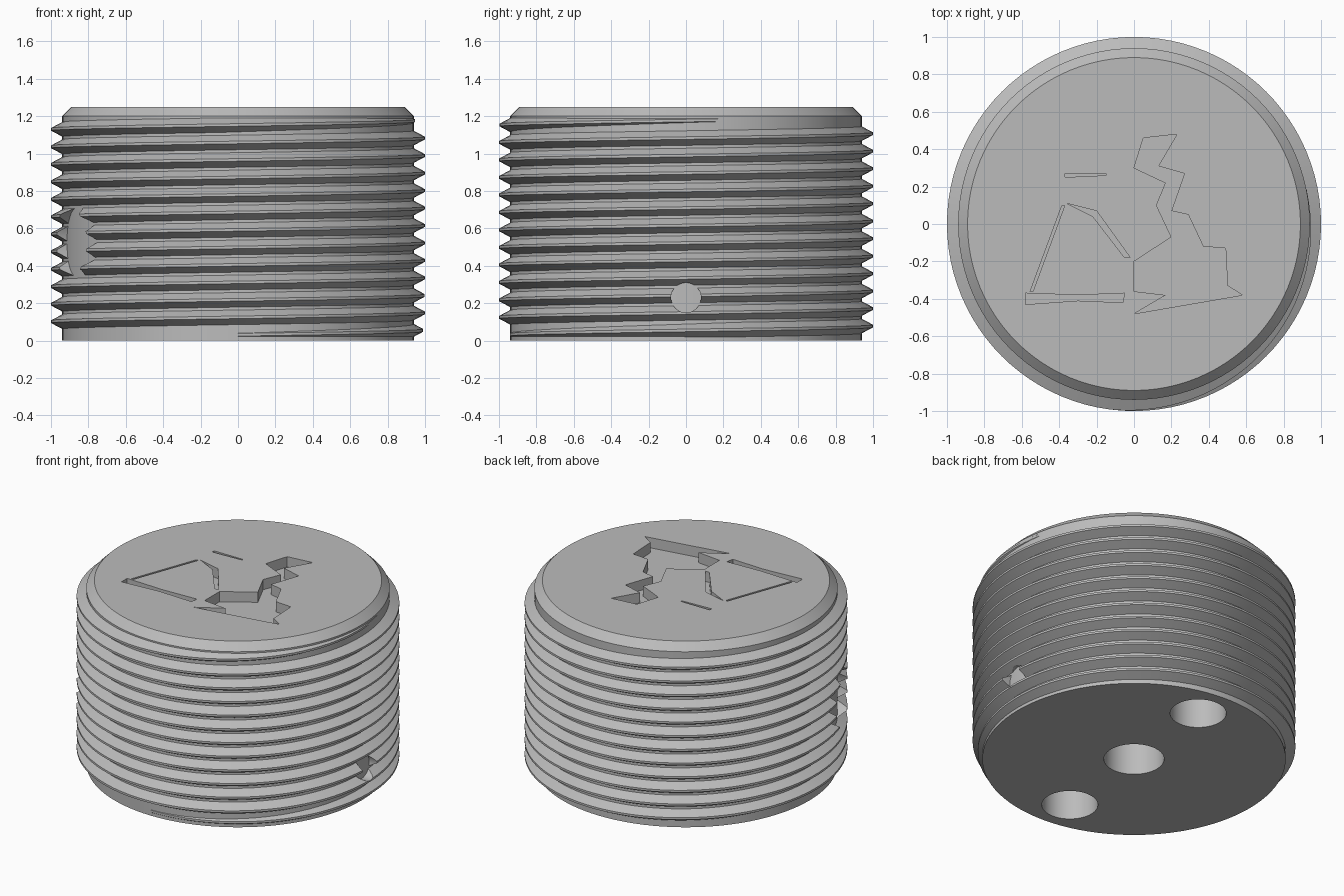
import bpy, bmesh, math
from mathutils import Matrix, Vector

cube = bpy.data.objects.get("Cube")
if cube:
    bpy.data.objects.remove(cube, do_unlink=True)

STEPS = 96            # segments per turn
CORE_R, CREST_R = 0.94, 1.0
PITCH = 0.0935

metal = bpy.data.materials.new("grey metal")
metal.use_nodes = True
GREY = (0.5, 0.5, 0.5, 1)
metal.diffuse_color = GREY
metal.node_tree.nodes["Principled BSDF"].inputs["Base Color"].default_value = GREY


def make_object(name, bm):
    bmesh.ops.recalc_face_normals(bm, faces=bm.faces)
    mesh = bpy.data.meshes.new(name)
    bm.to_mesh(mesh)
    bm.free()
    mesh.materials.append(metal)
    obj = bpy.data.objects.new(name, mesh)
    bpy.context.collection.objects.link(obj)
    return obj


def lathe(name, profile):
    """Revolve a radius/height profile, closed with flat caps."""
    bm = bmesh.new()
    rings = []
    for r, z in profile:
        rings.append([bm.verts.new((r * math.cos(a), r * math.sin(a), z))
                      for a in (math.tau * i / STEPS for i in range(STEPS))])
    for low, high in zip(rings, rings[1:]):
        for i in range(STEPS):
            j = (i + 1) % STEPS
            bm.faces.new((low[i], low[j], high[j], high[i]))
    bm.faces.new(rings[0][::-1])
    bm.faces.new(rings[-1])
    return make_object(name, bm)


def prism(name, outline, low, high):
    """Extrude a flat outline between two heights."""
    bm = bmesh.new()
    face = bm.faces.new([bm.verts.new((x, y, low)) for x, y in outline])
    moved = bmesh.ops.extrude_face_region(bm, geom=[face])["geom"]
    bmesh.ops.translate(bm, vec=(0, 0, high - low),
                        verts=[v for v in moved if isinstance(v, bmesh.types.BMVert)])
    return make_object(name, bm)


def drill(name, radius, start, end):
    """Cylinder running from start to end."""
    start, end = Vector(start), Vector(end)
    axis = end - start
    bm = bmesh.new()
    turn = axis.to_track_quat('Z', 'Y').to_matrix().to_4x4()
    bmesh.ops.create_cone(bm, cap_ends=True, segments=48, radius1=radius, radius2=radius,
                          depth=axis.length,
                          matrix=Matrix.Translation((start + end) / 2) @ turn)
    return make_object(name, bm)


def cut(target, cutters):
    """Subtract each cutter, then remove it."""
    bpy.context.view_layer.objects.active = target
    for cutter in cutters:
        cutter.hide_render = True
        mod = target.modifiers.new("cut", 'BOOLEAN')
        mod.operation, mod.solver, mod.object = 'DIFFERENCE', 'EXACT', cutter
        bpy.ops.object.modifier_apply(modifier=mod.name)
        bpy.data.objects.remove(cutter, do_unlink=True)


# Plug core with a chamfered top
core = lathe("plug_core", [(CORE_R, 0), (CORE_R, 1.2), (0.89, 1.25)])

# Blind holes in the underside
holes = [drill("hole", 0.187, (0, 0, -0.1), (0, 0, 0.5))]
for side in (1, -1):
    x, y = 0.06 * side, 0.69 * side
    holes.append(drill("hole", 0.174, (x, y, -0.1), (x, y, 0.5)))

# Plain shallow recesses in the top face
recesses = [
    [(0, 0.3), (0.05, 0.46), (0.23, 0.48), (0.13, 0.31), (0.27, 0.27), (0.2, 0.07),
     (0.29, 0.05), (0.37, -0.12), (0.49, -0.13), (0.5, -0.33), (0.58, -0.38),
     (0, -0.48), (0.17, -0.38), (0, -0.36), (0, -0.2), (0.2, -0.07), (0.12, 0.1),
     (0.17, 0.22)],
    [(-0.36, 0.11), (-0.2, 0.07), (-0.02, -0.18), (-0.05, -0.18), (-0.22, 0.04)],
    [(-0.58, -0.37), (-0.3, -0.38), (-0.05, -0.37), (-0.06, -0.42), (-0.3, -0.41),
     (-0.58, -0.43)],
    [(-0.385, 0.1), (-0.37, 0.1), (-0.54, -0.36), (-0.555, -0.36)],
    [(-0.37, 0.27), (-0.15, 0.27), (-0.15, 0.26), (-0.37, 0.25)],
]
cut(core, holes + [prism("recess", shape, 1.18, 1.4) for shape in recesses])

# Helical thread, fading in and out at its ends
first, last = -STEPS // 4, round(12.035 * STEPS)
fade = STEPS * 0.3
bm = bmesh.new()
rings = []
for i in range(first, last + 1):
    angle = math.tau * i / STEPS
    z = 0.0545 + PITCH * i / STEPS
    size = max(0.02, min(1, (i - first) / fade, (last - i) / fade))
    crest = CORE_R + (CREST_R - CORE_R) * size
    half = 0.008 + 0.031 * size
    section = [(CORE_R - 0.02, -half), (CORE_R, -half), (crest, -0.007),
               (crest, 0.007), (CORE_R, half), (CORE_R - 0.02, half)]
    rings.append([bm.verts.new((r * math.cos(angle), r * math.sin(angle), z + dz))
                  for r, dz in section])
for a, b in zip(rings, rings[1:]):
    for k in range(len(a)):
        n = (k + 1) % len(a)
        bm.faces.new((a[k], a[n], b[n], b[k]))
bm.faces.new(rings[0])
bm.faces.new(rings[-1])
thread = make_object("screw_thread", bm)

# Round spots milled through the thread down to the core
spots = []
for degrees, z, radius in ((0, 0.23, 0.08), (205, 0.525, 0.19)):
    out = Vector((math.cos(math.radians(degrees)), math.sin(math.radians(degrees)), 0))
    up = Vector((0, 0, z))
    spots.append(drill("spot", radius, out * 0.7 + up, out * 1.2 + up))
cut(thread, spots)

# Smooth shading with sharp edges kept
for obj in (core, thread):
    bpy.ops.object.select_all(action='DESELECT')
    obj.select_set(True)
    bpy.context.view_layer.objects.active = obj
    bpy.ops.object.shade_smooth_by_angle(angle=math.radians(25))
